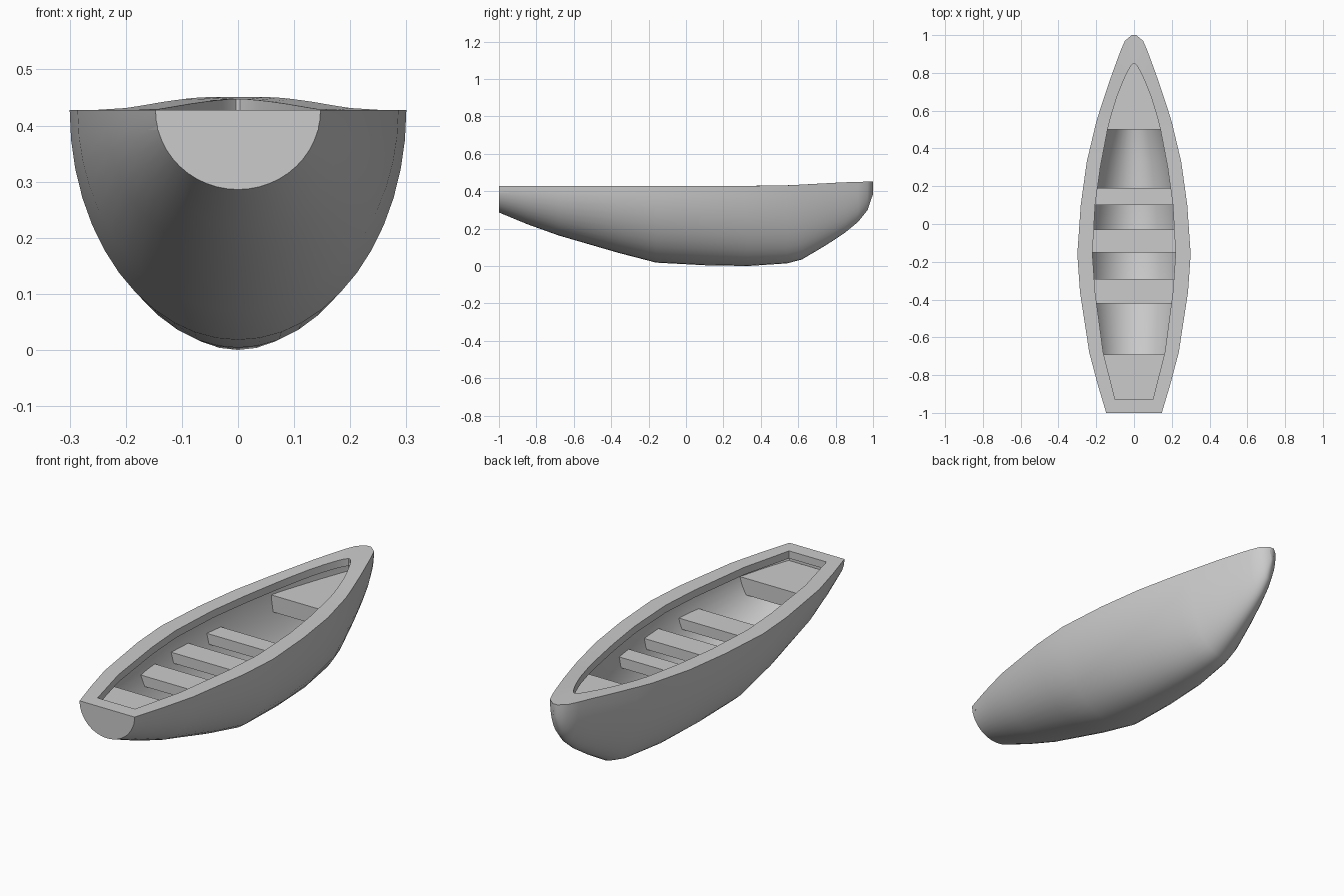
import bpy, bmesh, math

if "Cube" in bpy.data.objects:
    bpy.data.objects.remove(bpy.data.objects["Cube"])

# Hull stations: y, half width, keel height
HULL = [(-1, .147, .286), (-.85, .192, .224), (-.68, .237, .163), (-.36, .286, .070),
        (-.16, .30, .018), (.1, .282, .004), (.33, .25, 0), (.54, .2, .014),
        (.62, .175, .035), (.75, .132, .112), (.85, .096, .178), (.92, .07, .236),
        (.97, .048, .298), (1, .012, .385)]
# Inner edge of the gunwale, one point per hull station: y, half width
INNER = [(-.93, .1), (-.81, .13), (-.68, .163), (-.36, .206), (-.16, .22), (.1, .206),
         (.3, .178), (.5, .14), (.57, .122), (.68, .088), (.75, .06), (.8, .037),
         (.835, .018), (.85, .004)]
WALL, RIM, SEG = .035, .035, 24


def station(y):
    for a, b in zip(HULL, HULL[1:]):
        if y <= b[0]:
            t = (y - a[0]) / (b[0] - a[0])
            return a[1] + t * (b[1] - a[1]), a[2] + t * (b[2] - a[2])
    return HULL[-1][1:]


def sheer(y):
    t = min(max((y - .4) / .6, 0), 1)
    return .427 + .023 * t * t * (3 - 2 * t)


def inner_half(y, z):
    # half width of the inside of the hull at a height
    w, k = station(y)
    top, k = sheer(y), k + WALL
    d = min(max((top - z) / (top - k), 0), 1)
    return max(w - WALL, .006) * math.sqrt(1 - d * d) + .008


def finish(name, bm, angle):
    bmesh.ops.recalc_face_normals(bm, faces=bm.faces)
    me = bpy.data.meshes.new(name)
    bm.to_mesh(me)
    bm.free()
    ob = bpy.data.objects.new(name, me)
    bpy.context.collection.objects.link(ob)
    bpy.ops.object.select_all(action='DESELECT')
    ob.select_set(True)
    bpy.context.view_layer.objects.active = ob
    bpy.ops.object.shade_smooth_by_angle(angle=math.radians(angle))
    return ob


def loft(name, rows, closed, caps, angle):
    bm = bmesh.new()
    vs = [[bm.verts.new(p) for p in r] for r in rows]
    n = len(rows[0])
    for a, b in zip(vs, vs[1:]):
        for i in range(n if closed else n - 1):
            j = (i + 1) % n
            bm.faces.new((a[i], a[j], b[j], b[i]))
    if caps:
        bm.faces.new(vs[0])
        bm.faces.new(vs[-1])
    return finish(name, bm, angle)


def section(y, w, k, top):
    # half-elliptic cross-section
    return [(-w * math.cos(math.pi * i / SEG), y,
             top - (top - k) * math.sin(math.pi * i / SEG)) for i in range(SEG + 1)]


# Outer hull and inner lining
loft("hull", [section(y, w, k, sheer(y)) for y, w, k in HULL], False, True, 50)
ys = [-.955] + [h[0] for h in HULL[1:-3]] + [.9]
rows = []
for y in ys:
    w, k = station(y)
    rows.append(section(y, max(w - WALL, .006), k + WALL, sheer(y) - .01))
lining = loft("hull_lining", rows, False, True, 50)
lining.data.flip_normals()

# Gunwale: flat rim running round the whole boat
half = []
for (y, w, k), (iy, iw) in zip(HULL, INNER):
    half.append((w, y, iw, iy))
loop = [(-w, y, -iw, iy) for w, y, iw, iy in half] + half[::-1]
rows = []
for w, y, iw, iy in loop:
    zo, zi = sheer(y), sheer(iy)
    o = w - math.copysign(.004, w)
    rows.append([(w, y, zo + .001), (iw, iy, zi + .001), (iw, iy, zi - RIM), (o, y, zo - RIM)])
loft("gunwale", rows + rows[:1], True, False, 30)


def board(name, ys, top, thick):
    # plank fitted to the inside of the hull
    rows = []
    for y in ys:
        a, b = inner_half(y, top), inner_half(y, top - thick)
        rows.append([(-a, y, top), (a, y, top), (b, y, top - thick), (-b, y, top - thick)])
    loft(name, rows, True, True, 30)


# End decks and the three seats
board("bow_deck", (.5, .54, .62, .75, .85, .9), .36, .08)
board("stern_deck", (-.95, -.85, -.69), .37, .08)
for name, y0, y1 in (("rear_seat", -.42, -.29), ("middle_seat", -.15, -.03), ("forward_seat", .1, .19)):
    board(name, (y0, y1), .31, .05)
